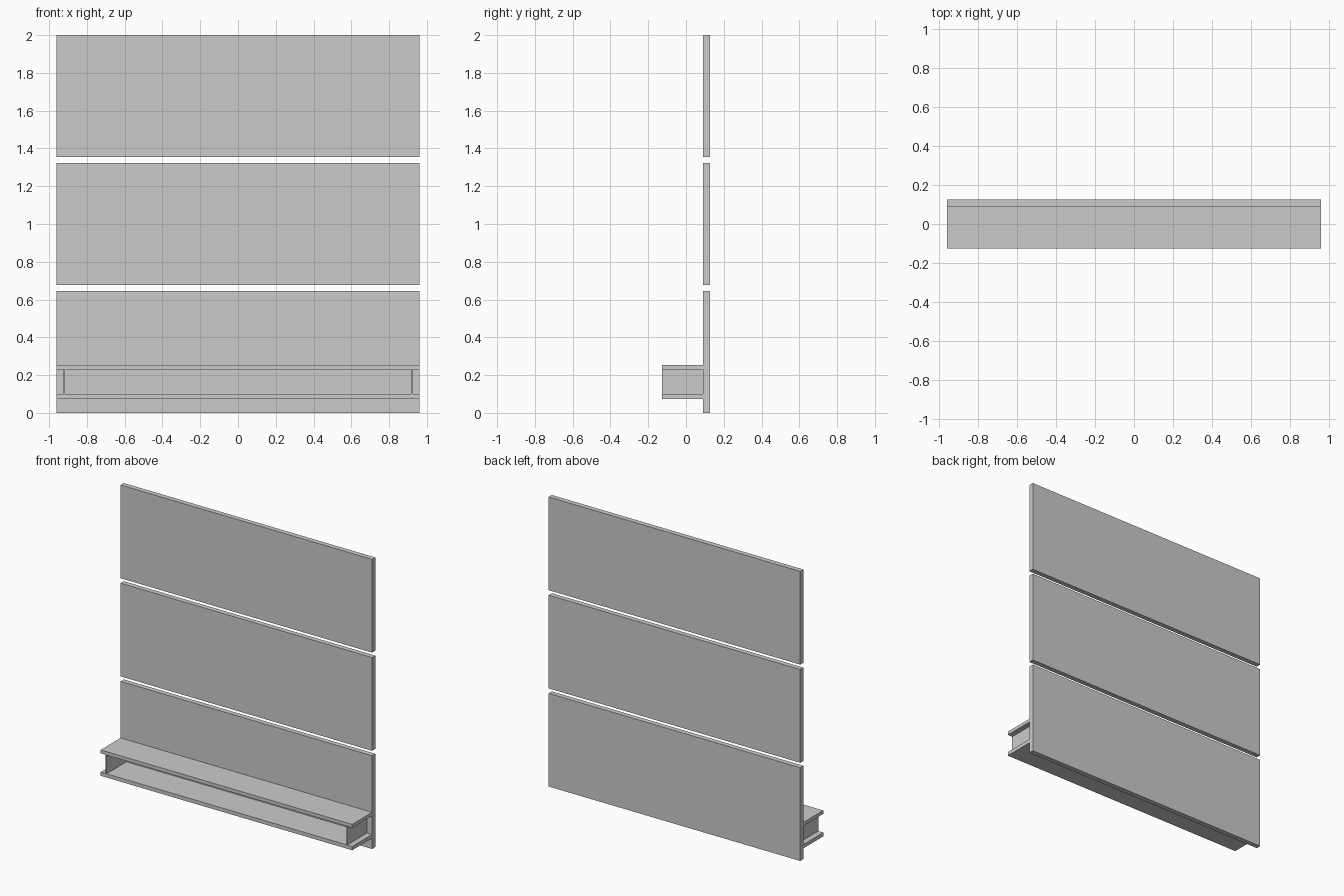
import bpy

if "Cube" in bpy.data.objects:
    bpy.data.objects.remove(bpy.data.objects["Cube"])

HALF_W = 0.961             # half width of panels and boards
FRONT, JOINT, BACK = -0.126, 0.091, 0.126
PANEL_H, GAP = 0.644, 0.034


def box(name, x, y, z):
    """Axis-aligned box from (min, max) ranges."""
    bpy.ops.mesh.primitive_cube_add(
        size=1, location=[(a + b) / 2 for a, b in (x, y, z)])
    ob = bpy.context.object
    ob.name = name
    ob.scale = [b - a for a, b in (x, y, z)]
    bpy.ops.object.transform_apply(location=False, rotation=False, scale=True)
    return ob


# Three stacked wall panels with open gaps
for i, name in enumerate(("lower_panel", "middle_panel", "upper_panel")):
    z0 = i * (PANEL_H + GAP)
    box(name, (-HALF_W, HALF_W), (JOINT, BACK), (z0, z0 + PANEL_H))

# Open-fronted shelf: two boards
box("shelf_bottom", (-HALF_W, HALF_W), (FRONT, JOINT), (0.074, 0.100))
box("shelf_top", (-HALF_W, HALF_W), (FRONT, JOINT), (0.229, 0.253))

# Thin end plates set in from the board ends
for side, name in ((-1, "left_end_plate"), (1, "right_end_plate")):
    xs = sorted((side * 0.916, side * 0.923))
    box(name, xs, (FRONT, JOINT), (0.100, 0.229))
